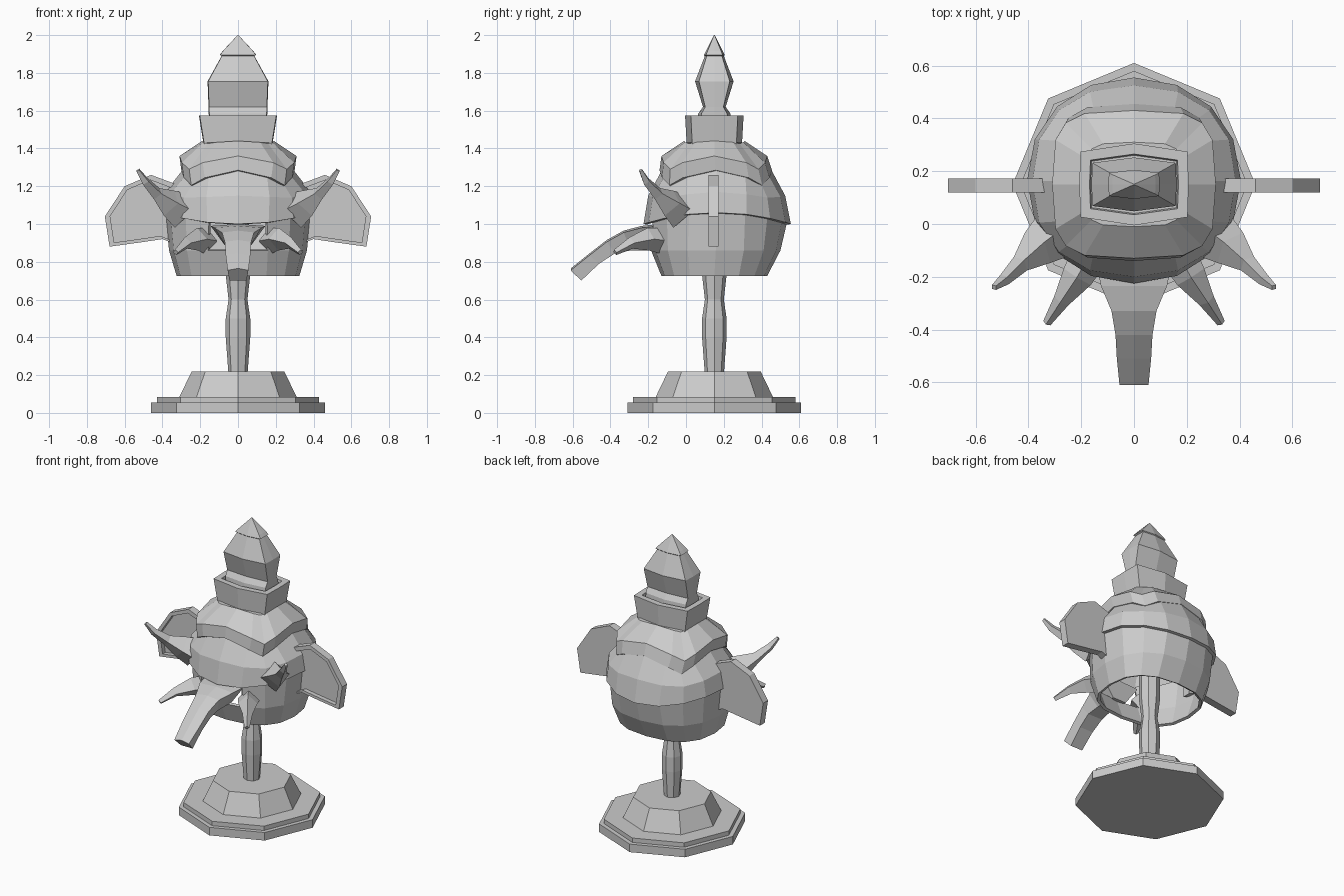
import bpy, bmesh, math
from mathutils import Vector

if "Cube" in bpy.data.objects:
    bpy.data.objects.remove(bpy.data.objects["Cube"])

CY = 0.15  # depth of the stand axis


def loft(name, rings, caps=(True, True), skip=(), thick=0, mirror=False):
    """Skin matching rings of points; skip lists (ring, column) holes."""
    bm = bmesh.new()
    vs = [[bm.verts.new(p) for p in r] for r in rings]
    n = len(vs[0])
    for i in range(len(vs) - 1):
        for j in range(n):
            if (i, j) not in skip:
                k = (j + 1) % n
                bm.faces.new((vs[i][j], vs[i][k], vs[i + 1][k], vs[i + 1][j]))
    if caps[0]:
        bm.faces.new(vs[0][::-1])
    if caps[1]:
        bm.faces.new(vs[-1])
    bmesh.ops.remove_doubles(bm, verts=bm.verts, dist=0.0001)
    bmesh.ops.recalc_face_normals(bm, faces=bm.faces)
    me = bpy.data.meshes.new(name)
    bm.to_mesh(me)
    bm.free()
    ob = bpy.data.objects.new(name, me)
    bpy.context.collection.objects.link(ob)
    if thick:
        m = ob.modifiers.new("Thickness", 'SOLIDIFY')
        m.thickness, m.offset = thick, -1
    if mirror:
        ob.modifiers.new("Mirror", 'MIRROR')
    return ob


def octagon(r, z):
    return [(r * math.sin(i * math.pi / 4), CY - r * math.cos(i * math.pi / 4), z) for i in range(8)]


def dome_ring(z, rx, y0, y1, n, drop=0, rise=0):
    """16-point rounded-square ring; corners drop, sides rise."""
    pts = []
    for i in range(16):
        a = i * math.tau / 16
        s, c = math.sin(a), -math.cos(a)
        f = lambda v: math.copysign(abs(v) ** (2 / n), v) if abs(v) > 1e-6 else 0
        pts.append((rx * f(s), (y0 + y1) / 2 + (y1 - y0) / 2 * f(c),
                    z - drop * math.sin(2 * a) ** 2 + rise * s * s))
    return pts


def box_ring(z, hx, hy, bulge=1.25):
    """Rectangle whose front and back bow out along the centre line."""
    k = hy / bulge
    return [(x, CY + y, z) for x, y in
            ((0, -hy), (hx, -k), (hx * 1.02, 0), (hx, k), (0, hy), (-hx, k), (-hx * 1.02, 0), (-hx, -k))]


def horn(name, path):
    """Four-sided tapering horn along (x, y, z, radius) points."""
    pts = [Vector(p[:3]) for p in path]
    rings = []
    for i, p in enumerate(pts):
        d = pts[min(i + 1, len(pts) - 1)] - pts[max(i - 1, 0)]
        q = d.to_track_quat('Z', 'Y')
        rings.append([p + q @ Vector((math.cos(a), math.sin(a), 0)) * path[i][3]
                      for a in (k * math.pi / 2 for k in range(4))])
    loft(name, rings, mirror=True)


# Stand
loft("base_plinth", [octagon(r, z) for r, z in
     ((.46, 0), (.46, .055), (.43, .055), (.43, .085), (.31, .085), (.245, .22))])
loft("base_pole", [octagon(r, z) for r, z in
     ((.05, .2), (.065, .4), (.065, .5), (.05, .6), (.065, .73), (.065, .9), (.05, 1.1), (.05, 1.4))])

# Helmet shells, from the neck upwards; two openings beside the trunk are eye holes
loft("helmet_lower", [
    dome_ring(.725, .325, -.13, .43, 2.5),
    dome_ring(.86, .365, -.185, .5, 2.3),
    dome_ring(1.01, .385, -.205, .535, 2.1, 0, .05)],
    caps=(False, False), skip={(1, 0), (1, 15)}, thick=.02)
loft("helmet_dome", [
    dome_ring(1.0, .405, -.225, .555, 2.1, 0, .06),
    dome_ring(1.15, .385, -.2, .525, 2.3, .02, .02),
    dome_ring(1.29, .29, -.125, .45, 3, .06)],
    caps=(False, False), thick=.02)
loft("helmet_crown", [
    dome_ring(1.27, .27, -.1, .42, 3.6, .08),
    dome_ring(1.285, .3, -.14, .455, 3.6, .08),
    dome_ring(1.36, .31, -.13, .43, 3.8, .07),
    dome_ring(1.44, .19, -.01, .31, 4, .015)], caps=(False, True))

# Top block and finial
loft("top_block", [box_ring(*r) for r in
     ((1.40, .175, .145), (1.575, .203, .155), (1.575, .165, .115), (1.55, .16, .11))])
loft("finial", [box_ring(*r) for r in
     ((1.54, .15, .09), (1.585, .152, .085), (1.62, .153, .06), (1.755, .158, .102),
      (1.89, .085, .05), (1.895, .095, .055), (1.915, .08, .045), (2.0, .002, .002))])

# Ears: flat plates with a recessed front panel
outline = [(.3, 1.2), (.46, 1.26), (.60, 1.2), (.705, 1.04), (.68, .88), (.5, .905), (.4, .92), (.3, .88)]


def ear_ring(y, s):
    return [(.49 + (x - .49) * s, y, 1.05 + (z - 1.05) * s) for x, z in outline]


loft("ear", [ear_ring(.172, 1), ear_ring(.12, 1), ear_ring(.12, .87), ear_ring(.15, .87)], mirror=True)

# Brow horns and small tusks
horn("brow_horn", [(.30, -.04, 1.07, .10), (.365, -.09, 1.11, .075), (.43, -.15, 1.16, .036),
                   (.49, -.21, 1.225, .024), (.53, -.24, 1.285, .012)])
horn("tusk", [(.17, -.12, .91, .07), (.215, -.2, .92, .06), (.275, -.29, .90, .032), (.33, -.375, .85, .016)])


# Trunk: curved, tapering, wide at the brow and narrow underneath
def trunk_ring(yt, zt, wt, yb, zb, wb):
    return [(-wt, yt, zt - .01), (0, yt, zt), (wt, yt, zt - .01), (wb, yb, zb), (-wb, yb, zb)]


loft("trunk", [trunk_ring(*r) for r in (
    (-.14, 1.0, .145, -.14, .86, .05),
    (-.235, .99, .125, -.23, .86, .05),
    (-.33, .965, .085, -.29, .86, .05),
    (-.42, .915, .07, -.375, .845, .055),
    (-.51, .845, .065, -.46, .79, .05),
    (-.61, .765, .055, -.555, .70, .045))])
